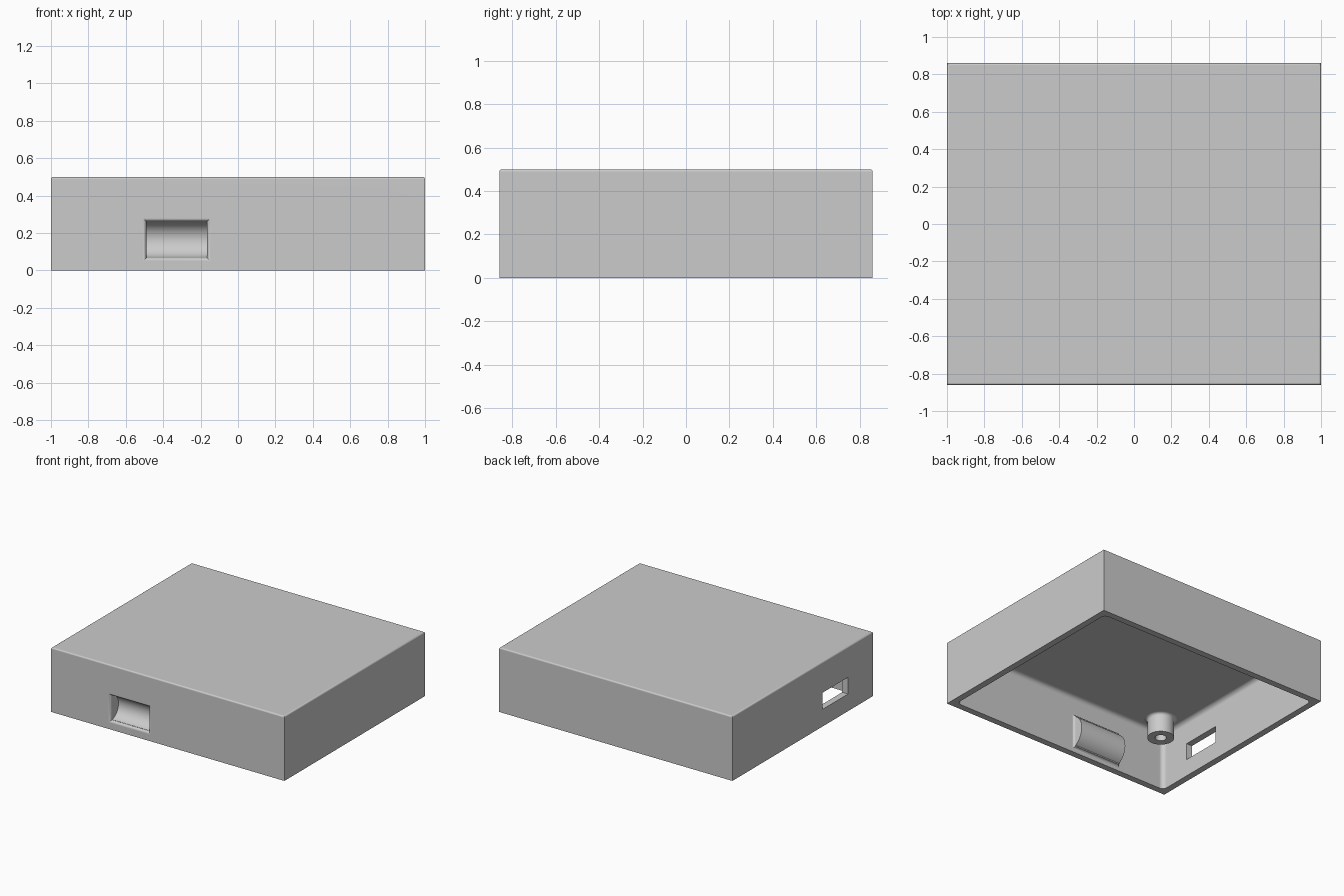
import bpy, bmesh, math
from mathutils import Matrix, Vector

old = bpy.data.objects.get("Cube")
if old:
    bpy.data.objects.remove(old, do_unlink=True)

W, D, H = 2.0, 1.72, 0.5        # outer size
T = 0.05                        # wall thickness
FRONT = -D / 2

grey = bpy.data.materials.new("light grey plastic")
grey.use_nodes = True
grey.diffuse_color = (0.6, 0.6, 0.6, 1)
grey.node_tree.nodes["Principled BSDF"].inputs["Base Color"].default_value = (0.6, 0.6, 0.6, 1)


def finish(name, bm):
    bmesh.ops.recalc_face_normals(bm, faces=bm.faces[:])
    mesh = bpy.data.meshes.new(name)
    bm.to_mesh(mesh)
    bm.free()
    mesh.materials.append(grey)
    ob = bpy.data.objects.new(name, mesh)
    bpy.context.collection.objects.link(ob)
    return ob


def box(name, lo, hi, radius=0, pick=None):
    """Box between two corners; edges chosen by pick are rounded."""
    lo, hi = Vector(lo), Vector(hi)
    bm = bmesh.new()
    bmesh.ops.create_cube(bm, size=1)
    bmesh.ops.scale(bm, vec=hi - lo, verts=bm.verts)
    bmesh.ops.translate(bm, vec=(lo + hi) / 2, verts=bm.verts)
    if pick:
        edges = [e for e in bm.edges if pick(*(v.co.z for v in e.verts))]
        bmesh.ops.bevel(bm, geom=edges, offset=radius, segments=4,
                        profile=0.5, affect='EDGES')
    return finish(name, bm)


def loft(name, rings):
    """Closed solid through rings with equal point counts."""
    bm = bmesh.new()
    loops = [[bm.verts.new(p) for p in ring] for ring in rings]
    n = len(loops[0])
    for a, b in zip(loops, loops[1:]):
        for i in range(n):
            j = (i + 1) % n
            bm.faces.new((a[i], a[j], b[j], b[i]))
    bm.faces.new(loops[0])
    bm.faces.new(loops[-1])
    return finish(name, bm)


def half_round(name, x0, x1, r, z, y_start):
    """Half cylinder along x bulging to +y, with a flat front at y_start."""
    arc = [(FRONT + r * math.sin(a), z + r * math.cos(a))
           for a in (math.pi * i / 32 for i in range(33))]
    arc = [(y_start, z + r)] + [p for p in arc if p[0] > y_start + 0.002] + [(y_start, z - r)]
    return loft(name, [[(x, y, zz) for y, zz in arc] for x in (x0, x1)])


def flared_frame(name, x0, x1, z0, z1, y, direction, r, back):
    """Rectangular plug whose sides curve outwards to meet a wall at y."""
    rings = []
    for i in range(-1, 6):
        a = math.pi / 2 * max(i, 0) / 5
        g = r * (1 - math.sin(a))
        yy = y + direction * r * (1 - math.cos(a)) - (direction * back if i < 0 else 0)
        rings.append([(x0 - g, yy, z0 - g), (x1 + g, yy, z0 - g),
                      (x1 + g, yy, z1 + g), (x0 - g, yy, z1 + g)])
    return loft(name, rings)


def combine(target, tool, op):
    mod = target.modifiers.new(op, 'BOOLEAN')
    mod.operation, mod.object, mod.solver = op, tool, 'EXACT'
    bpy.context.view_layer.objects.active = target
    bpy.ops.object.modifier_apply(modifier=mod.name)
    bpy.data.objects.remove(tool, do_unlink=True)


def smooth(ob):
    bpy.ops.object.select_all(action='DESELECT')
    ob.select_set(True)
    bpy.context.view_layer.objects.active = ob
    bpy.ops.object.shade_smooth_by_angle(angle=math.radians(32))
    mod = ob.modifiers.new("even shading", 'WEIGHTED_NORMAL')
    mod.keep_sharp = True


# Open-bottomed cover with softened top edges and rounded inner corners
cover = box("cover_shell", (-W / 2, FRONT, 0), (W / 2, D / 2, H), 0.012,
            lambda a, b: min(a, b) > H - 0.01)
cavity = box("cavity_cutter", (-W / 2 + T, FRONT + T, -0.2),
             (W / 2 - T, D / 2 - T, H - T), 0.035, lambda a, b: max(a, b) > 0)
combine(cover, cavity, 'DIFFERENCE')

# Half-round finger pocket in the front wall, with its bulge on the inside
px0, px1, pz, pr, skin = -0.49, -0.165, 0.165, 0.097, 0.038
ir = pr + skin
combine(cover, half_round("pocket_bulge", px0 - skin, px1 + skin, ir, pz, FRONT + 0.02), 'UNION')
half = math.sqrt(ir ** 2 - T ** 2)
combine(cover, flared_frame("bulge_fillet", px0 - skin, px1 + skin, pz - half, pz + half,
                            FRONT + T, 1, 0.018, 0.015), 'UNION')
combine(cover, half_round("pocket_cutter", px0, px1, pr, pz, FRONT - 0.03), 'DIFFERENCE')
combine(cover, flared_frame("pocket_rim_cutter", px0, px1, pz - pr, pz + pr,
                            FRONT, 1, 0.018, 0.02), 'DIFFERENCE')

# Rectangular port through the side wall
combine(cover, box("port_cutter", (-W / 2 - 0.1, -0.555, 0.133),
                   (-W / 2 + 0.15, -0.24, 0.262)), 'DIFFERENCE')
smooth(cover)


# Hollow screw posts hanging from the ceiling in the four corners
def screw_post(name, x, y):
    ceiling, end, r, hole, flare = H - T, 0.3, 0.095, 0.04, 0.022
    profile = [(0, ceiling - 0.02), (hole, ceiling - 0.02), (hole, end), (r, end)]
    for i in range(6):
        a = math.pi / 2 * i / 5
        profile.append((r + flare * (1 - math.cos(a)),
                        ceiling - flare + flare * math.sin(a)))
    bm = bmesh.new()
    verts = [bm.verts.new((p, 0, z)) for p, z in profile]
    edges = [bm.edges.new(pair) for pair in zip(verts, verts[1:])]
    bmesh.ops.spin(bm, geom=verts + edges, cent=(0, 0, 0), axis=(0, 0, 1),
                   angle=2 * math.pi, steps=40)
    bmesh.ops.remove_doubles(bm, verts=bm.verts[:], dist=0.0005)
    bmesh.ops.transform(bm, matrix=Matrix.Translation((x, y, 0)), verts=bm.verts[:])
    ob = finish(name, bm)
    # Make the open-topped surface face outwards
    rim = min(ob.data.polygons, key=lambda p: p.center.z)
    if rim.normal.z > 0:
        ob.data.flip_normals()
    smooth(ob)


for sx, side in ((1, "left"), (-1, "right")):
    for sy, end_name in ((-1, "front"), (1, "back")):
        screw_post(f"screw_post_{end_name}_{side}", sx * 0.8, sy * 0.66)
